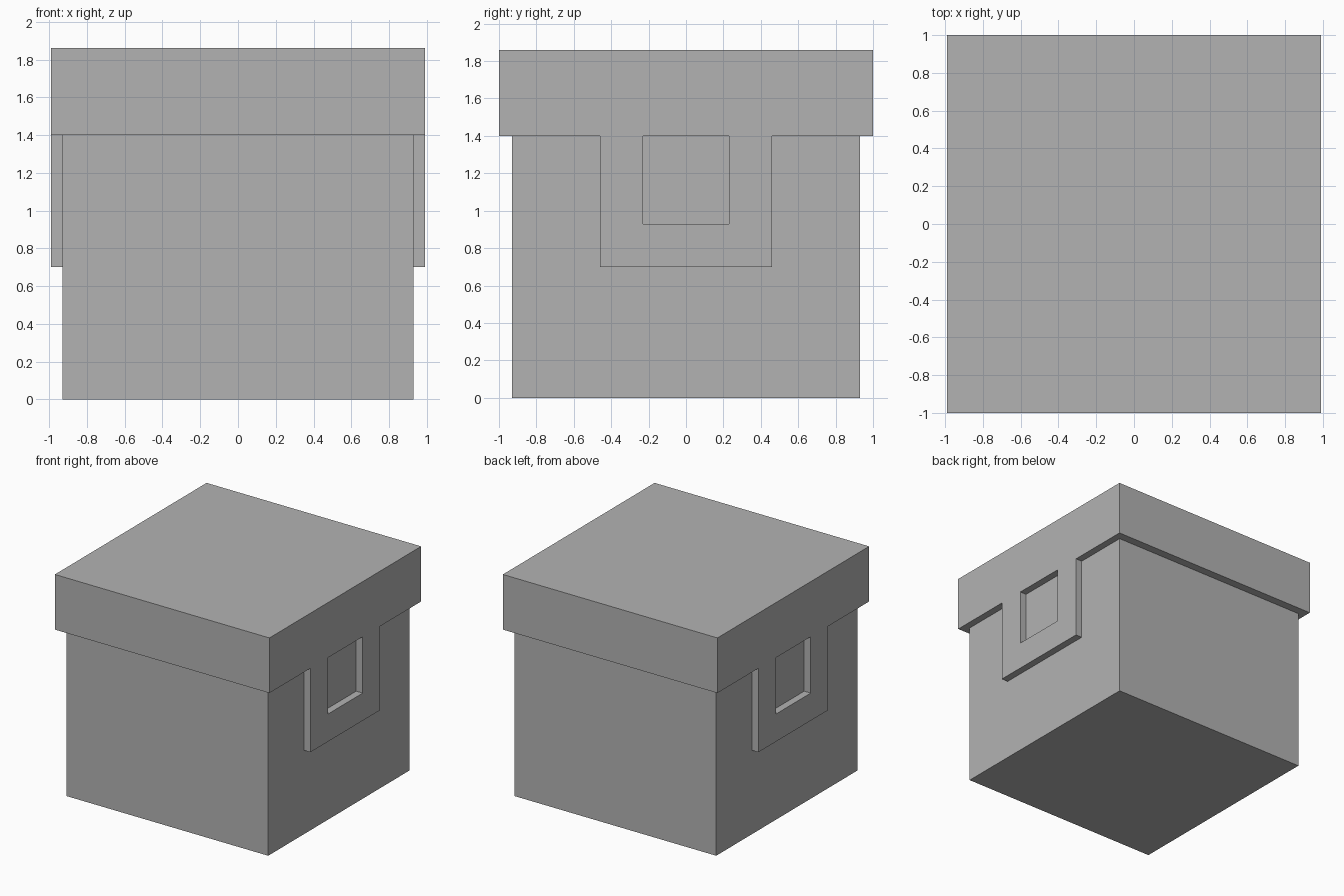
import bpy
import bmesh

default = bpy.data.objects.get("Cube")
if default:
    bpy.data.objects.remove(default, do_unlink=True)

grey = bpy.data.materials.new("plain_grey")
grey.use_nodes = True
grey.diffuse_color = (0.45, 0.45, 0.45, 1)
grey.node_tree.nodes["Principled BSDF"].inputs["Base Color"].default_value = (0.45, 0.45, 0.45, 1)

BODY = 0.93          # half width of the body
LID_X, LID_Y = 0.99, 1.0
RIM, TOP = 1.40, 1.86


def extrude_profile(name, profile, half_x):
    """Extrude a (y, z) outline along x, centred on x = 0."""
    bm = bmesh.new()
    face = bm.faces.new([bm.verts.new((-half_x, y, z)) for y, z in profile])
    new = bmesh.ops.extrude_face_region(bm, geom=[face])["geom"]
    verts = [v for v in new if isinstance(v, bmesh.types.BMVert)]
    bmesh.ops.translate(bm, verts=verts, vec=(2 * half_x, 0, 0))
    bmesh.ops.recalc_face_normals(bm, faces=bm.faces)
    mesh = bpy.data.meshes.new(name)
    bm.to_mesh(mesh)
    bm.free()
    mesh.materials.append(grey)
    obj = bpy.data.objects.new(name, mesh)
    bpy.context.collection.objects.link(obj)
    return obj


def box(name, half_x, half_y, low, high):
    outline = [(-half_y, low), (half_y, low), (half_y, high), (-half_y, high)]
    return extrude_profile(name, outline, half_x)


# Box body
box("body", BODY, BODY, 0, RIM)

# Lid with a U-shaped flap hanging down each side
half = [(0.23, 0.93), (0.23, RIM)]
flap = 0.46
outer = [(LID_Y, TOP), (LID_Y, RIM), (flap, RIM), (flap, 0.70)]
right = outer
left = [(-y, z) for y, z in reversed(outer)]
lid = extrude_profile("lid_with_flaps", right + left, LID_X)

# Hollow between the flaps, and the square opening through them
cutters = [box("flap_gap_cutter", BODY, 0.7, 0.5, RIM),
           box("flap_window_cutter", 1.2, half[0][0], half[0][1], half[1][1])]
for cutter in cutters:
    cutter.hide_render = True
    mod = lid.modifiers.new("cut", 'BOOLEAN')
    mod.operation = 'DIFFERENCE'
    mod.solver = 'EXACT'
    mod.object = cutter

# Bake the cuts and remove the cutters
bpy.context.view_layer.update()
baked = bpy.data.meshes.new_from_object(lid.evaluated_get(bpy.context.evaluated_depsgraph_get()))
lid.modifiers.clear()
lid.data = baked
for cutter in cutters:
    bpy.data.objects.remove(cutter, do_unlink=True)
